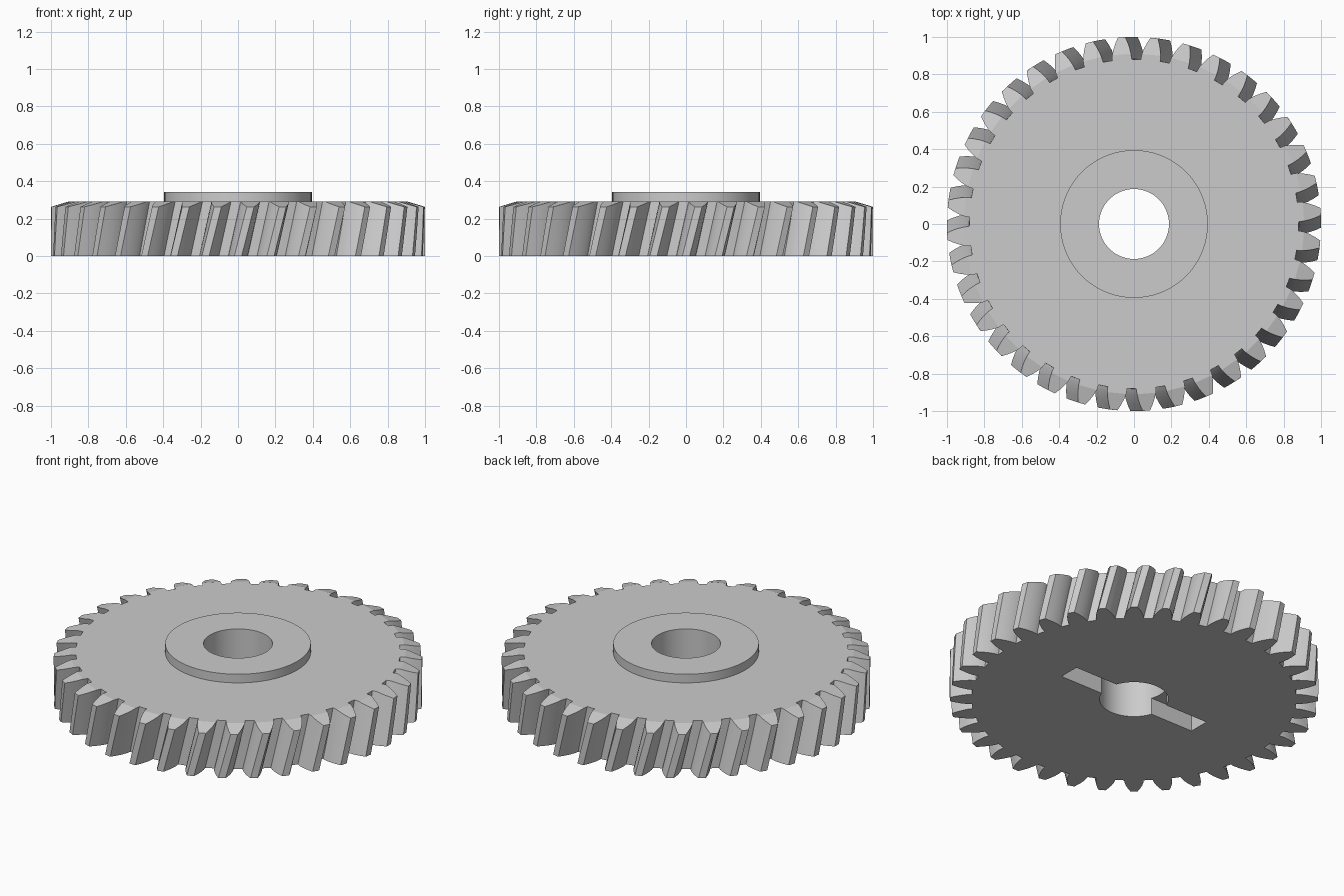
import bpy, bmesh, math

if "Cube" in bpy.data.objects:
    bpy.data.objects.remove(bpy.data.objects["Cube"], do_unlink=True)

TEETH = 36
ROOT, BASE, PITCH, TIP = 0.881, 0.89, 0.947, 1.0
CHAMFER_R, CHAMFER_SLOPE = 0.91, 0.3
HEIGHT, HUB_TOP = 0.29, 0.342
TWIST = math.radians(4.2)
LEVELS = 5

grey = bpy.data.materials.new("light grey")
grey.use_nodes = True
grey.diffuse_color = (0.6, 0.6, 0.6, 1)
grey.node_tree.nodes["Principled BSDF"].inputs["Base Color"].default_value = (0.6, 0.6, 0.6, 1)


def involute(r):
    a = math.acos(min(1, BASE / r))
    return math.tan(a) - a


def half_angle(r):
    """Half of the tooth's angular width at radius r."""
    return math.pi / (2 * TEETH) + involute(PITCH) - involute(max(r, BASE))


# One tooth outline, up one flank and down the other
radii = [ROOT, BASE, CHAMFER_R, 0.94, 0.97, TIP]
tooth = [(r, -half_angle(r)) for r in radii] + [(r, half_angle(r)) for r in reversed(radii)]
outline = [(r, a + 2 * math.pi * i / TEETH) for i in range(TEETH) for r, a in tooth]


def top_height(r):
    return HEIGHT - max(0, r - CHAMFER_R) * CHAMFER_SLOPE


# Helical toothed disc with a sloping top on the teeth
bm = bmesh.new()
rings = []
for level in range(LEVELS + 1):
    ring = []
    for r, a in outline:
        z = top_height(r) * level / LEVELS
        t = a + TWIST * z / HEIGHT
        ring.append(bm.verts.new((r * math.cos(t), r * math.sin(t), z)))
    rings.append(ring)
n = len(outline)
for low, high in zip(rings, rings[1:]):
    for i in range(n):
        j = (i + 1) % n
        bm.faces.new((low[i], low[j], high[j], high[i]))
bm.faces.new(list(reversed(rings[0])))
per, first = len(tooth), radii.index(CHAMFER_R)
disc = []
for k in range(TEETH):
    t = rings[-1][k * per:(k + 1) * per]
    bm.faces.new(t[first:per - first])
    disc += t[:first + 1] + t[per - first - 1:]
bm.faces.new(disc)
bmesh.ops.recalc_face_normals(bm, faces=bm.faces)
mesh = bpy.data.meshes.new("helical_gear")
bm.to_mesh(mesh)
bm.free()
gear = bpy.data.objects.new("helical_gear", mesh)
bpy.context.collection.objects.link(gear)
mesh.materials.append(grey)


def cylinder(name, radius, z0, z1):
    bpy.ops.mesh.primitive_cylinder_add(vertices=72, radius=radius, depth=z1 - z0,
                                        location=(0, 0, (z0 + z1) / 2))
    bpy.context.object.name = name
    return bpy.context.object


def combine(tool, operation):
    """Apply a boolean to the gear and remove the tool."""
    tool.hide_render = True
    tool.data.materials.append(grey)
    bpy.ops.object.select_all(action='DESELECT')
    bpy.context.view_layer.objects.active = gear
    gear.select_set(True)
    mod = gear.modifiers.new(tool.name, 'BOOLEAN')
    mod.operation, mod.solver, mod.object = operation, 'EXACT', tool
    bpy.ops.object.modifier_apply(modifier=mod.name)
    bpy.data.objects.remove(tool, do_unlink=True)


# Raised hub, through bore and drive slot underneath
combine(cylinder("hub", 0.395, 0.15, HUB_TOP), 'UNION')
combine(cylinder("bore", 0.187, -0.2, 0.6), 'DIFFERENCE')
bpy.ops.mesh.primitive_cube_add(size=1, location=(0, 0, 0))
slot = bpy.context.object
slot.name = "drive_slot"
slot.scale = (0.92, 0.125, 0.2)
combine(slot, 'DIFFERENCE')

bpy.ops.object.shade_smooth_by_angle(angle=math.radians(12))
